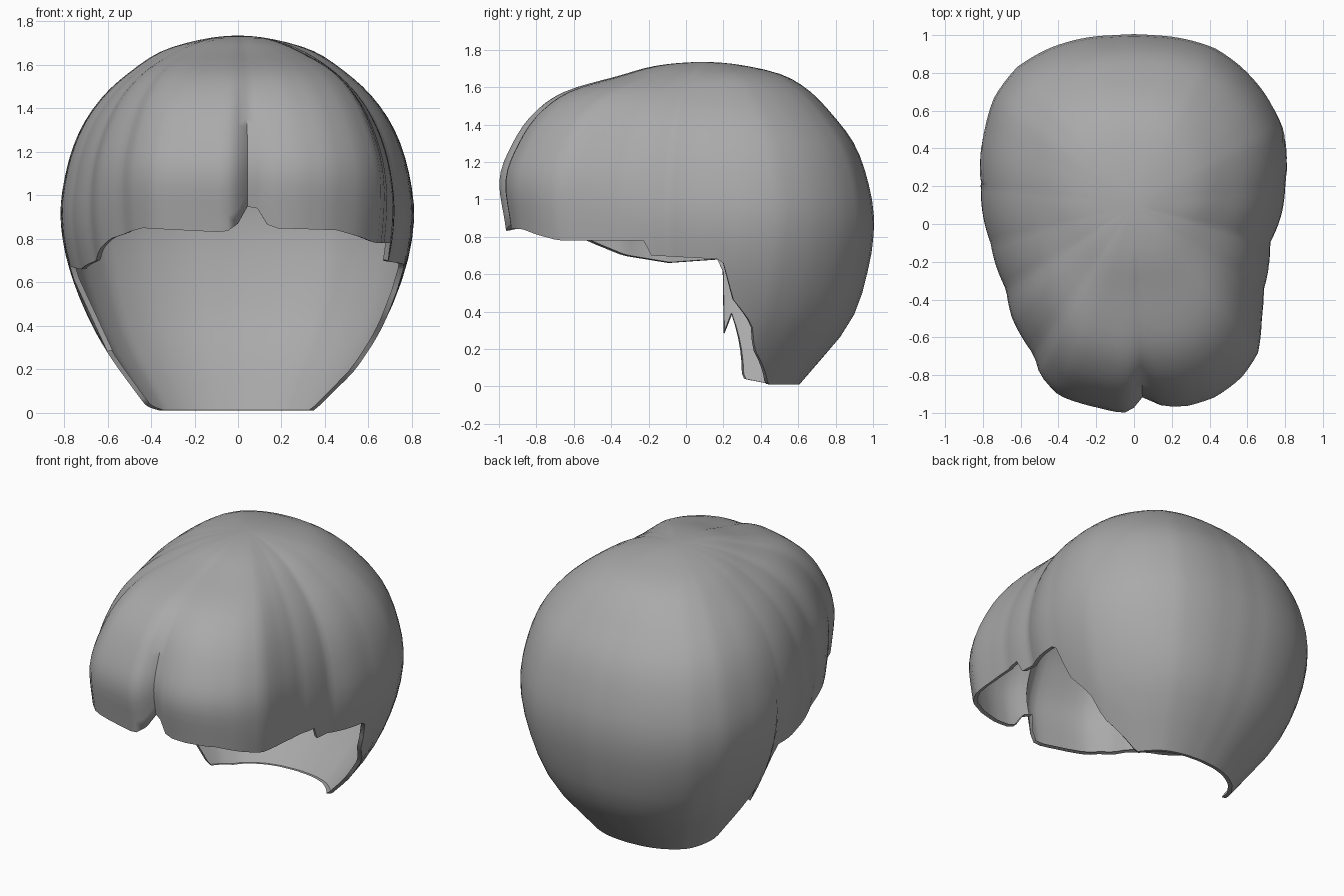
import bpy, bmesh, math
from mathutils import Vector

if "Cube" in bpy.data.objects:
    bpy.data.objects.remove(bpy.data.objects["Cube"])

TOP, CY = 1.735, 0.1
COLS, ROWS = 144, 26

# Widest outline in plan, x and y
PLAN = [(.05, -.955), (.12, -.96), (.28, -.965), (.43, -.92), (.57, -.82), (.66, -.69), (.68, -.5),
        (.69, -.35), (.72, -.1), (.78, .05), (.8, .2), (.79, .5), (.7, .68), (.57, .83), (.43, .93),
        (.1, 1), (-.1, 1), (-.45, .93), (-.62, .83), (-.74, .67), (-.79, .5), (-.81, .2),
        (-.76, -.1), (-.68, -.35), (-.65, -.5), (-.53, -.7), (-.5, -.8), (-.4, -.91),
        (-.2, -.97), (-.05, -1), (.02, -.99)]

# Hem height by azimuth in degrees, zero at the front
HEM = [(-180, .01), (-135, .01), (-116, .04), (-101, .15), (-102, .4), (-97, .68), (-75, .66),
       (-56, .7), (-41, .8), (-25, .85), (-3, .83), (0, .87), (2, .95), (5, .94), (8, .85),
       (25, .84), (39, .78), (65, .78), (67.5, .7), (97, .68), (102, .47), (112, .33),
       (116, .2), (134, .01), (180, .01)]

# Share of the plan radius from crown to nape, at equal steps
BACK = [0, .22, .46, .62, .75, .88, .96, 1, .965, .85, .55]
SIDE = [0, .2, .42, .59, .76, .89, .97, 1, .935, .77, .5]
FRONT = [0, .22, .42, .68, .835, .935, 1, .975, .93, .8, .6]


def lerp_table(table, x):
    for (a, va), (b, vb) in zip(table, table[1:]):
        if a <= x <= b:
            return va + (vb - va) * (x - a) / (b - a) if b > a else va
    return table[-1][1]


def smooth_profile(p, u):
    # Catmull-Rom through the profile values
    f = min(u, .9999) * 10
    i = int(f)
    t = f - i
    a, b = p[i], p[i + 1]
    before = p[i - 1] if i else -p[1]
    after = p[i + 2] if i < 9 else 2 * b - a
    return b * t + a * (1 - t) + t * (1 - t) / 2 * ((1 - t) * (2 * a - before - b) + t * (2 * b - a - after))


polar = sorted((math.degrees(math.atan2(x, CY - y)), math.hypot(x, y - CY)) for x, y in PLAN)
polar = [(polar[-1][0] - 360, polar[-1][1])] + polar + [(polar[0][0] + 360, polar[0][1])]
hem_table = sorted(HEM)


def surface(deg, u):
    a = math.radians(deg)
    c = math.cos(a)
    end = FRONT if c > 0 else BACK
    w = c * c
    r = lerp_table(polar, deg) * (w * smooth_profile(end, u) + (1 - w) * smooth_profile(SIDE, u))
    # Parting between the two fringe lobes, and a soft groove behind them
    low = max(0, min(1, (u - .35) / .3))
    r -= .05 * low * math.exp(-((deg - 2.5) / 3) ** 2)
    if c > 0:
        r -= .02 * c * math.exp(-((u - .22) / .07) ** 2)
    return Vector((r * math.sin(a), CY - r * c, TOP * (1 - u * u)))


# Hair shell, grown in columns from the crown to the hem
bm = bmesh.new()
crown = bm.verts.new((0, CY, TOP))
columns = []
for i in range(COLS):
    deg = -180 + 360 * i / COLS
    u_hem = math.sqrt(1 - lerp_table(hem_table, deg) / TOP)
    col = [bm.verts.new(surface(deg, u_hem * j / ROWS)) for j in range(1, ROWS + 1)]
    # Thin lip turned in along the hem
    edge = col[-1].co
    inward = Vector((-edge.x, CY - edge.y, 0)).normalized()
    col.append(bm.verts.new(edge + inward * .025 + Vector((0, 0, .004))))
    columns.append(col)
for i, a in enumerate(columns):
    b = columns[(i + 1) % COLS]
    bm.faces.new((crown, a[0], b[0]))
    for j in range(ROWS):
        bm.faces.new((a[j], a[j + 1], b[j + 1], b[j]))
bmesh.ops.recalc_face_normals(bm, faces=bm.faces)
if sum(f.normal.z for f in crown.link_faces) < 0:
    bmesh.ops.reverse_faces(bm, faces=bm.faces)

mesh = bpy.data.meshes.new("hair_shell")
bm.to_mesh(mesh)
bm.free()
hair = bpy.data.objects.new("hair_shell", mesh)
bpy.context.collection.objects.link(hair)

# Plain grey
grey = bpy.data.materials.new("plain_grey")
grey.use_nodes = True
colour = (.4, .4, .4, 1)
grey.diffuse_color = colour
grey.node_tree.nodes["Principled BSDF"].inputs["Base Color"].default_value = colour
mesh.materials.append(grey)

bpy.context.view_layer.objects.active = hair
hair.select_set(True)
bpy.ops.object.shade_smooth_by_angle(angle=math.radians(50))
